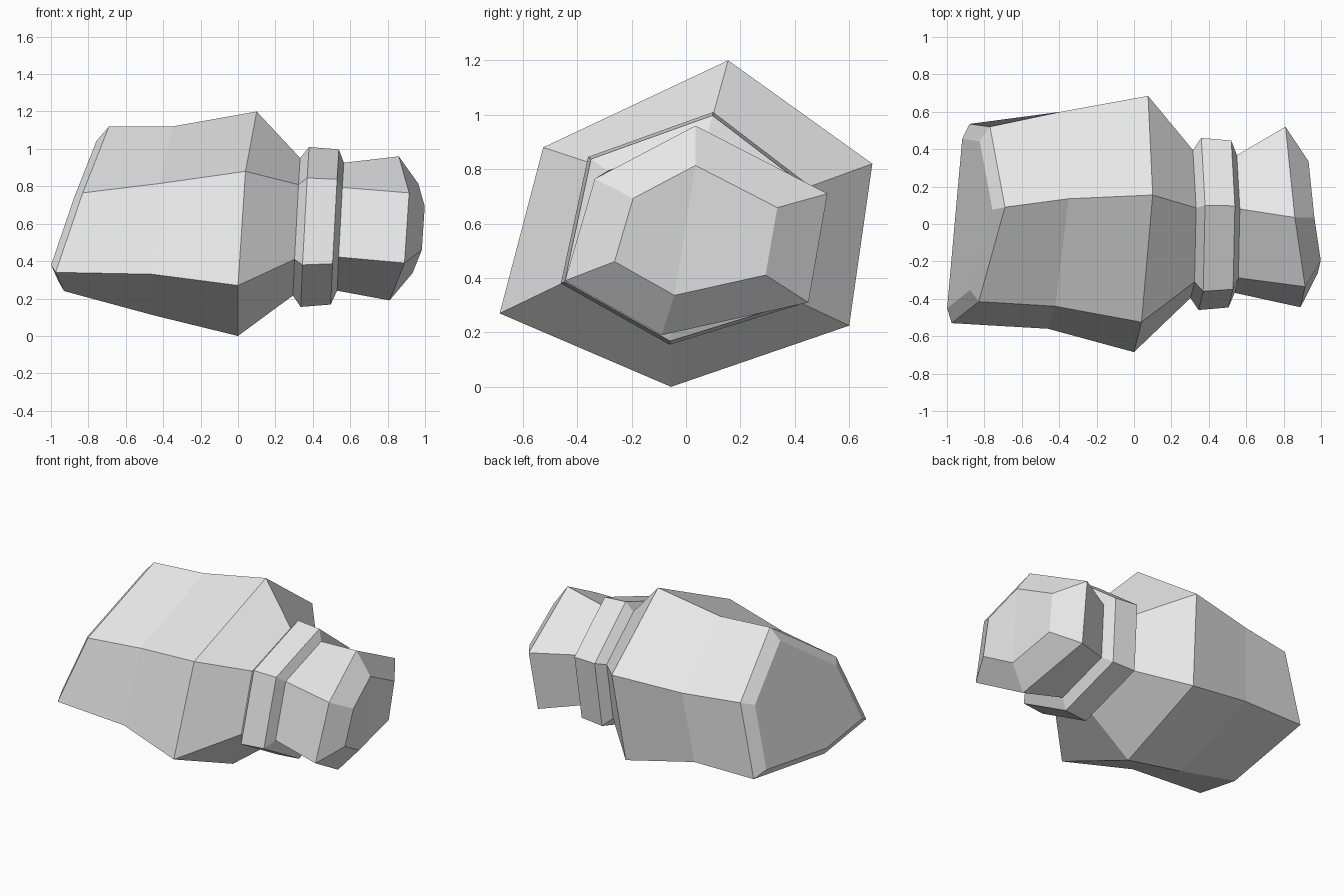
import bpy, bmesh
from mathutils import Vector

if "Cube" in bpy.data.objects:
    bpy.data.objects.remove(bpy.data.objects["Cube"])

grey = bpy.data.materials.new("plain_grey")
grey.diffuse_color = (0.8, 0.8, 0.8, 1)
grey.use_nodes = True
grey.node_tree.nodes["Principled BSDF"].inputs["Base Color"].default_value = grey.diffuse_color

# Six-sided outlines: top, front top, front bottom, bottom, back bottom, back top
END = [(-.69, .09, 1.12), (-.83, -.415, .765), (-.975, -.53, .34),
       (-.93, -.15, .24), (-.88, .535, .315), (-.77, .52, .795)]
MID = [(-.35, .135, 1.12), (-.42, -.44, .815), (-.46, -.56, .33),
       (-.45, -.10, .11), (-.44, .54, .315), (-.39, .60, .79)]
WIDE = [(.10, .155, 1.2), (.04, -.525, .88), (0, -.685, .27),
        (0, -.055, 0), (.03, .60, .225), (.075, .685, .82)]
BAND = [(.38, .10, 1.01), (.37, -.36, .845), (.345, -.46, .38),
        (.335, -.06, .155), (.34, .41, .30), (.36, .46, .735)]
KNOB = [(.86, .035, .96), (.915, -.335, .765), (.89, -.445, .39),
        (.81, -.09, .19), (.79, .45, .31), (.81, .52, .71)]


def scaled(outline, factor, shift, centre):
    """Copy an outline, scaled about a centre and moved along x."""
    c = Vector(centre)
    return [c + (Vector(p) - c) * factor + Vector((shift, 0, 0)) for p in outline]


def loft(name, rings, start_cap=False, end_cap=False):
    """Skin neighbouring outlines with flat quads."""
    bm = bmesh.new()
    loops = [[bm.verts.new(p) for p in ring] for ring in rings]
    for a, b in zip(loops, loops[1:]):
        for i in range(6):
            j = (i + 1) % 6
            bm.faces.new((a[i], a[j], b[j], b[i]))
    if start_cap:
        bm.faces.new(loops[0][::-1])
    if end_cap:  # split from top to bottom
        t = loops[-1]
        bm.faces.new((t[0], t[1], t[2], t[3]))
        bm.faces.new((t[3], t[4], t[5], t[0]))
    mesh = bpy.data.meshes.new(name)
    bm.normal_update()
    bm.to_mesh(mesh)
    bm.free()
    mesh.materials.append(grey)
    obj = bpy.data.objects.new(name, mesh)
    bpy.context.collection.objects.link(obj)


band_centre = (.36, 0, .59)
end_inset = scaled(END, .85, -.043, (-.85, 0, .6))
neck_body = scaled(BAND, .86, -.045, band_centre)
band_outer = scaled(BAND, .97, .16, band_centre)
neck_knob = scaled(BAND, .80, .19, band_centre)
knob_tip = scaled(KNOB, .62, .108, (.85, .035, .575))

# Main body, raised band and end knob meet at shared outlines
loft("body", [end_inset, END, MID, WIDE, neck_body], start_cap=True)
loft("band", [neck_body, BAND, band_outer, neck_knob])
loft("knob", [neck_knob, KNOB, knob_tip], end_cap=True)
